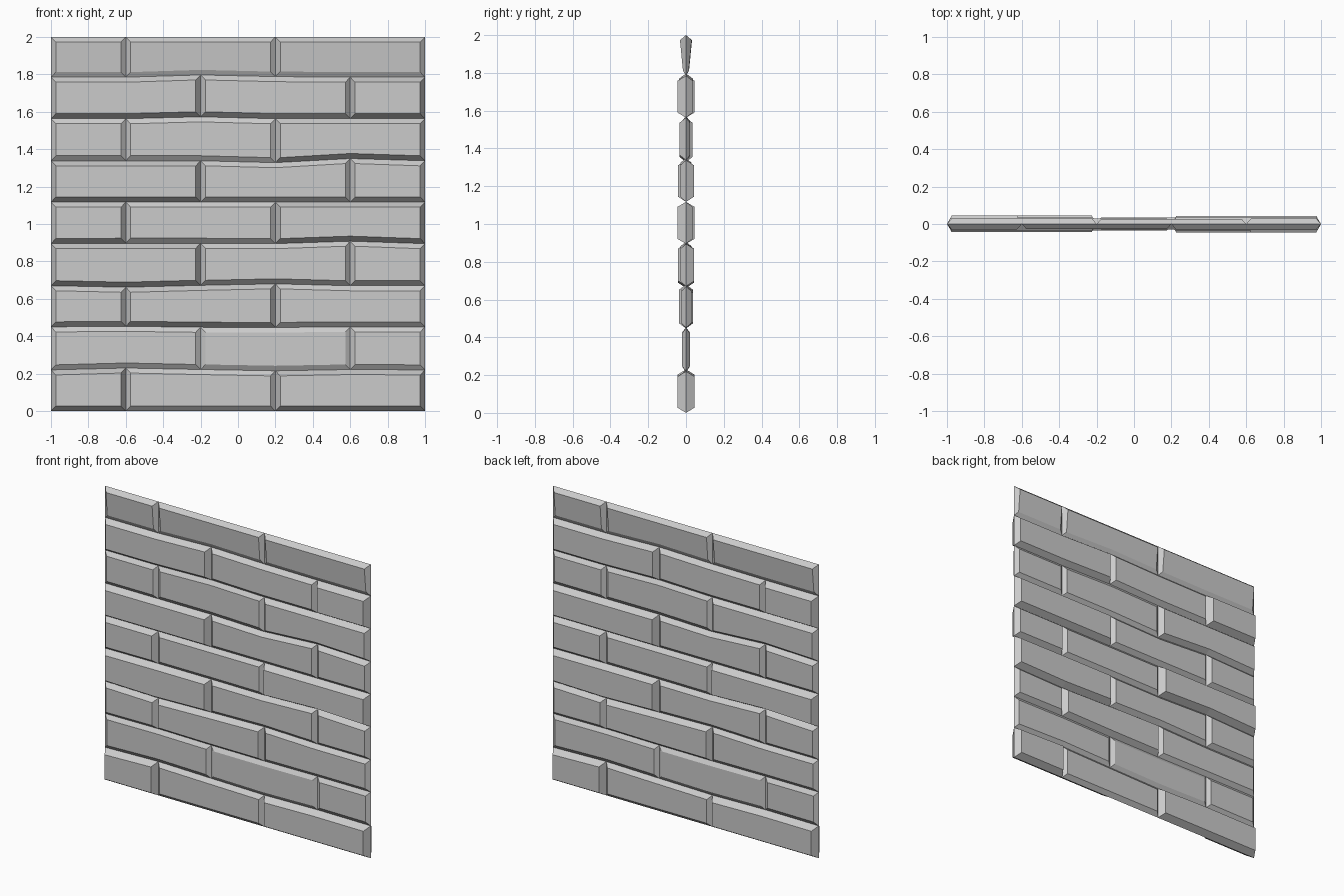
import bpy, bmesh
from mathutils import Vector, Matrix

if "Cube" in bpy.data.objects:
    bpy.data.objects.remove(bpy.data.objects["Cube"])

# Seam heights between courses, sampled at these x positions
XS = [-1.0, -0.6, -0.2, 0.2, 0.6, 1.0]
SEAMS = [
    [0.0] * 6,
    [.22, .23, .222, .215, .222, .22],
    [.45, .453, .448, .447, .45, .45],
    [.67, .662, .672, .68, .67, .67],
    [.895, .897, .897, .895, .908, .895],
    [1.117] * 6,
    [1.338, 1.338, 1.338, 1.328, 1.35, 1.338],
    [1.563, 1.563, 1.573, 1.563, 1.563, 1.563],
    [1.785, 1.785, 1.797, 1.788, 1.785, 1.785],
    [2.0] * 6,
]
# Relief of the three bricks in each course, bottom to top
DEPTHS = [(.044, .026, .044), (.02, .018, .02), (.03, .036, .025),
          (.042, .028, .03), (.034, .025, .046), (.042, .028, .03),
          (.022, .02, .034), (.036, .03, .045), (.03, .028, .032)]
BEVEL_X, BEVEL_Z = 0.026, 0.027


def add_brick(bm, row, cols, depth):
    """One raised brick: bevelled border rising from y=0 to a flat face."""
    low, high = SEAMS[row], SEAMS[row + 1]
    taper = 0.5 if row == 8 else 1.0

    def px(i):
        return XS[i] + (BEVEL_X if i == cols[0] else -BEVEL_X if i == cols[-1] else 0)

    rim = [(XS[i], 0, low[i]) for i in cols] + [(XS[i], 0, high[i]) for i in reversed(cols)]
    face = [(px(i), -depth * taper, low[i] + BEVEL_Z) for i in cols]
    face += [(px(i), -depth, high[i] - BEVEL_Z) for i in reversed(cols)]
    r = [bm.verts.new(p) for p in rim]
    f = [bm.verts.new(p) for p in face]
    bm.faces.new(f)
    n = len(r)
    for k in range(n):
        bm.faces.new((r[k], r[(k + 1) % n], f[(k + 1) % n], f[k]))


# Front relief in running bond
bm = bmesh.new()
for row in range(9):
    bricks = [(0, 1), (1, 2, 3), (3, 4, 5)] if row % 2 == 0 else [(0, 1, 2), (2, 3, 4), (4, 5)]
    for cols, depth in zip(bricks, DEPTHS[row]):
        add_brick(bm, row, cols, depth)

# Back relief is the front turned half round the vertical axis
copy = bmesh.ops.duplicate(bm, geom=bm.verts[:] + bm.edges[:] + bm.faces[:])
back = [g for g in copy["geom"] if isinstance(g, bmesh.types.BMVert)]
front = [v for v in bm.verts if v not in set(back)]
bmesh.ops.rotate(bm, verts=back, cent=Vector(), matrix=Matrix.Rotation(3.14159265, 3, 'Z'))
# Weld each side's bricks together
bmesh.ops.remove_doubles(bm, verts=front, dist=0.0005)
bmesh.ops.remove_doubles(bm, verts=[v for v in back if v.is_valid], dist=0.0005)

mesh = bpy.data.meshes.new("brick_wall")
bm.to_mesh(mesh)
bm.free()
bpy.context.collection.objects.link(bpy.data.objects.new("brick_wall", mesh))
